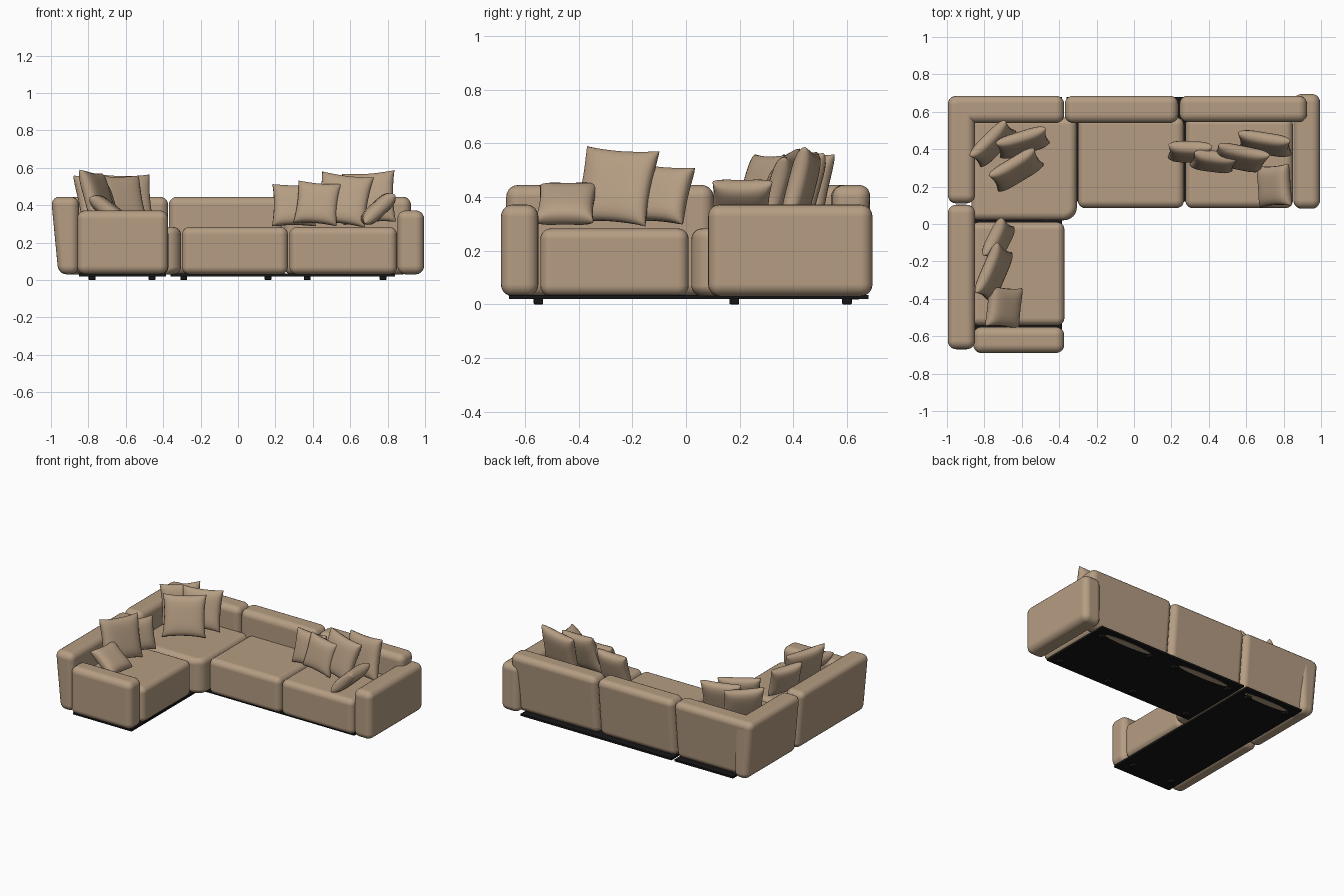
import bpy, bmesh, math
from mathutils import Matrix, Vector

if "Cube" in bpy.data.objects:
    bpy.data.objects.remove(bpy.data.objects["Cube"])


def material(name, colour):
    m = bpy.data.materials.new(name)
    m.diffuse_color = (*colour, 1)
    m.use_nodes = True
    m.node_tree.nodes["Principled BSDF"].inputs["Base Color"].default_value = m.diffuse_color
    return m


FABRIC = material("tan fabric", (0.46, 0.335, 0.225))
BLACK = material("black base", (0.008, 0.008, 0.009))


def add_object(name, bm, mat):
    bmesh.ops.recalc_face_normals(bm, faces=bm.faces)
    for f in bm.faces:
        f.smooth = True
    me = bpy.data.meshes.new(name)
    bm.to_mesh(me)
    bm.free()
    me.materials.append(mat)
    ob = bpy.data.objects.new(name, me)
    bpy.context.collection.objects.link(ob)
    return ob


def block(name, x, y, z, radius=0.04, mat=FABRIC, lean=(0, 0), corner=0, segments=5):
    """Rounded box from ranges; lean shifts the outer face's foot inwards."""
    bm = bmesh.new()
    bmesh.ops.create_cube(bm, size=1)
    lo, hi = Vector((x[0], y[0], z[0])), Vector((x[1], y[1], z[1]))
    for v in bm.verts:
        outer_x, outer_y, foot = v.co.x < 0, v.co.y > 0, v.co.z < 0
        v.co = Vector([lo[i] + (v.co[i] + 0.5) * (hi[i] - lo[i]) for i in range(3)])
        if foot and outer_x:
            v.co.x += lean[0]
        if foot and outer_y:
            v.co.y -= lean[1]
    if corner:  # wide radius on the front right upright edge
        edges = [e for e in bm.edges
                 if all(v.co.x > hi.x - 1e-4 and v.co.y < lo.y + 1e-4 for v in e.verts)]
        bmesh.ops.bevel(bm, geom=edges, offset=corner, segments=6,
                        profile=0.5, affect='EDGES')
    ob = add_object(name, bm, mat)
    if radius:
        b = ob.modifiers.new("rounding", 'BEVEL')
        b.width, b.segments = radius, segments
        b.limit_method, b.angle_limit = 'ANGLE', math.radians(40)
        b.harden_normals = True
    else:
        for p in ob.data.polygons:
            p.use_smooth = False
    return ob


def pillow(name, centre, size, yaw, tilt, roll=0, thick=0.085):
    """Plump square cushion with slightly drawn-out corners."""
    bm = bmesh.new()
    n = 14
    for side in (-1, 1):
        grid = []
        for i in range(n + 1):
            row = []
            for j in range(n + 1):
                u = math.sin(math.pi * (i / n - 0.5))
                v = math.sin(math.pi * (j / n - 0.5))
                puff = (max(0, 1 - u ** 4) * max(0, 1 - v ** 4)) ** 0.4
                px = u * (1 - 0.08 * (1 - v * v)) * size / 2
                pz = v * (1 - 0.08 * (1 - u * u)) * size / 2
                row.append(bm.verts.new((px, side * puff * thick / 2, pz)))
            grid.append(row)
        for i in range(n):
            for j in range(n):
                bm.faces.new((grid[i][j], grid[i + 1][j],
                              grid[i + 1][j + 1], grid[i][j + 1]))
    bmesh.ops.remove_doubles(bm, verts=bm.verts, dist=1e-5)
    rot = (Matrix.Rotation(math.radians(yaw), 4, 'Z')
           @ Matrix.Rotation(math.radians(-tilt), 4, 'X')
           @ Matrix.Rotation(math.radians(roll), 4, 'Y'))
    bmesh.ops.transform(bm, matrix=Matrix.Translation(centre) @ rot, verts=bm.verts)
    return add_object(name, bm, FABRIC)


# Seats
SEAT_Z = (0.03, 0.283)
block("corner_seat", (-0.87, -0.305), (0.02, 0.57), SEAT_Z, corner=0.07)
block("middle_seat", (-0.30, 0.267), (0.085, 0.57), SEAT_Z)
block("right_seat", (0.275, 0.85), (0.085, 0.57), SEAT_Z)
block("left_seat", (-0.87, -0.372), (-0.543, 0.01), SEAT_Z)

# Back rests, leaning outwards
BACK_Z = (0.03, 0.445)
block("corner_back", (-0.985, -0.373), (0.54, 0.69), BACK_Z, 0.045, lean=(0.03, 0.04))
block("middle_back", (-0.37, 0.237), (0.54, 0.69), BACK_Z, 0.045, lean=(0, 0.04))
block("right_back", (0.243, 0.925), (0.545, 0.69), BACK_Z, 0.045, lean=(0, 0.04))
block("left_rear_back", (-1.0, -0.85), (0.11, 0.685), BACK_Z, 0.045, lean=(0.04, 0))
block("left_front_back", (-1.0, -0.85), (-0.67, 0.103), BACK_Z, 0.045, lean=(0.04, 0))

# Arms
block("right_arm", (0.852, 0.995), (0.082, 0.695), (0.03, 0.372), 0.045)
block("left_arm", (-0.86, -0.373), (-0.69, -0.55), (0.03, 0.372), 0.045)

# Base boards
block("long_base", (-0.36, 0.84), (0.12, 0.68), (0.02, 0.034), 0, BLACK)
block("left_base", (-0.85, -0.385), (-0.66, 0.68), (0.02, 0.034), 0, BLACK)

# Fabric showing through the base boards
for i, (a, b) in enumerate([(0.38, 0.76), (-0.27, 0.14), (-0.78, -0.42)]):
    bm = bmesh.new()
    mid, half = (a + b) / 2, (b - a) / 2
    ring = [bm.verts.new((mid + half * math.cos(t), 0.62 + 0.025 * math.sin(t), 0.0185))
            for t in [k * math.tau / 24 for k in range(24)]]
    face = bm.faces.new(ring)
    ext = bmesh.ops.extrude_face_region(bm, geom=[face])
    for v in ext["geom"]:
        if isinstance(v, bmesh.types.BMVert):
            v.co.z += 0.003
    ob = add_object(f"base_fabric_patch_{i + 1}", bm, FABRIC)
    for p in ob.data.polygons:
        p.use_smooth = False

# Feet
feet = [(x, y) for x in (-0.29, 0.16, 0.37, 0.775) for y in (0.18, 0.60)]
feet += [(x, y) for x in (-0.78, -0.46) for y in (-0.55, 0.60)]
for i, (x, y) in enumerate(feet):
    block(f"foot_{i + 1}", (x - 0.018, x + 0.018), (y - 0.018, y + 0.018),
          (0.0, 0.03), 0.004, BLACK, segments=2)

# Loose pillows: centre, size, yaw, tilt, roll
pillows = {
    "right_pillow_small": ((0.30, 0.385, 0.40), 0.235, -2, 16, 0),
    "right_pillow_front": ((0.425, 0.335, 0.41), 0.235, -6, 16, 5),
    "right_pillow_large": ((0.565, 0.355, 0.43), 0.285, -9, 18, 7),
    "right_pillow_rear": ((0.70, 0.43, 0.44), 0.285, -10, 14, -4),
    "arm_pillow": ((0.75, 0.205, 0.38), 0.225, -86, 47, 0),
    "corner_pillow_left": ((-0.755, 0.43, 0.43), 0.27, 45, 17, 0),
    "corner_pillow_right": ((-0.595, 0.435, 0.43), 0.28, 17, 16, 0),
    "corner_pillow_front": ((-0.63, 0.29, 0.425), 0.285, 31, 20, 0),
    "left_pillow_rear": ((-0.725, -0.09, 0.41), 0.225, 65, 20, 4),
    "left_pillow_large": ((-0.75, -0.26, 0.44), 0.295, 68, 18, 4),
    "left_pillow_leaning": ((-0.695, -0.445, 0.375), 0.22, 84, 52, 0),
}
for name, (centre, size, yaw, tilt, roll) in pillows.items():
    pillow(name, centre, size, yaw, tilt, roll)
